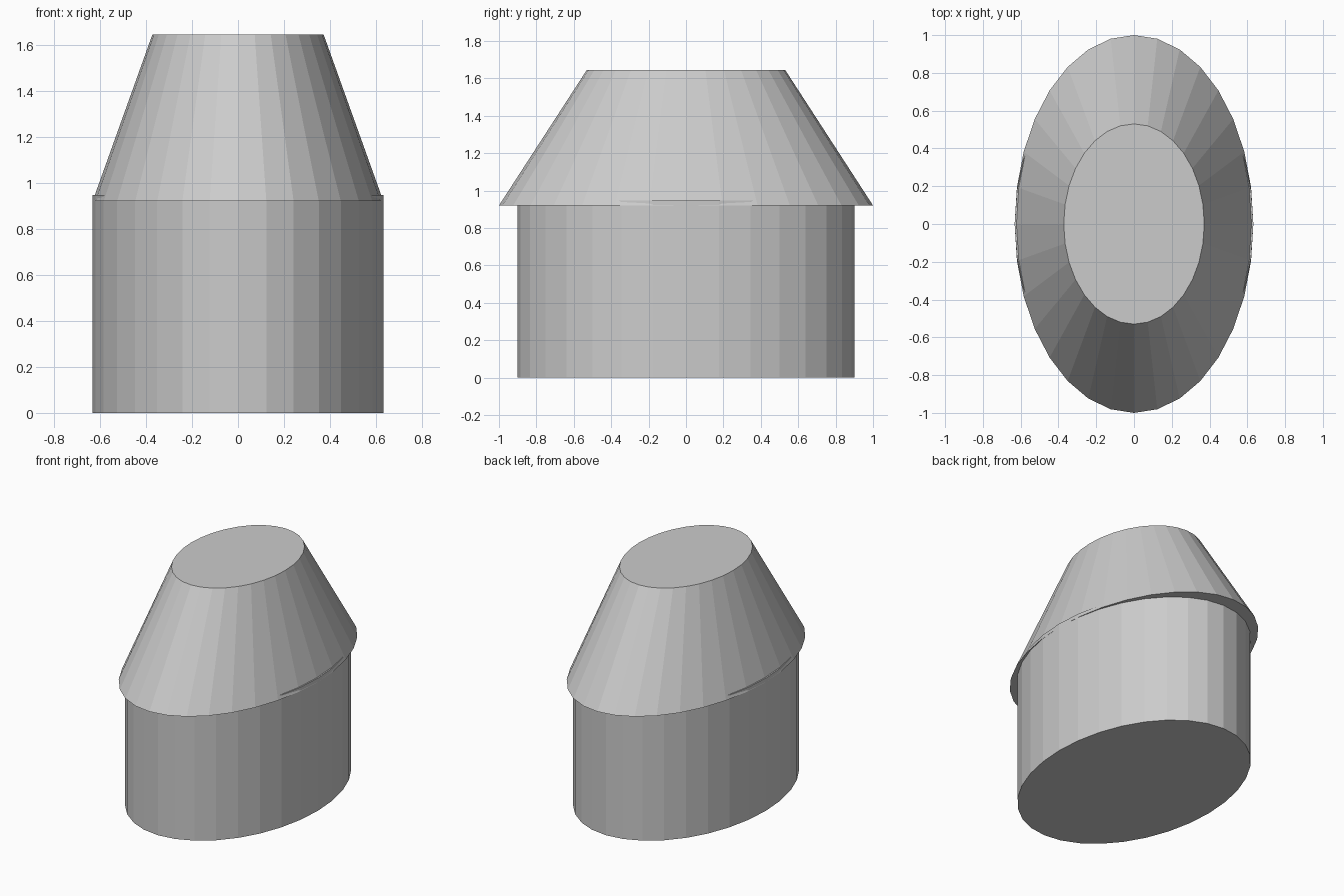
import bpy, bmesh
from mathutils import Matrix

if "Cube" in bpy.data.objects:
    bpy.data.objects.remove(bpy.data.objects["Cube"])

SIDES = 32

grey = bpy.data.materials.new("plain grey")
grey.diffuse_color = (0.6, 0.6, 0.6, 1)
grey.use_nodes = True
grey.node_tree.nodes["Principled BSDF"].inputs["Base Color"].default_value = grey.diffuse_color


def elliptical_drum(name, z0, z1, bottom, top):
    """Capped, flat-shaded drum; bottom and top are (x radius, y radius)."""
    bm = bmesh.new()
    bmesh.ops.create_cone(bm, cap_ends=True, segments=SIDES, radius1=1,
                          radius2=1, depth=2)
    for v in bm.verts:
        z, (rx, ry) = (z0, bottom) if v.co.z < 0 else (z1, top)
        v.co = (v.co.x * rx, v.co.y * ry, z)
    mesh = bpy.data.meshes.new(name)
    bm.to_mesh(mesh)
    bm.free()
    mesh.materials.append(grey)
    obj = bpy.data.objects.new(name, mesh)
    bpy.context.collection.objects.link(obj)
    return obj


# Straight oval body, poking slightly into the roof
elliptical_drum("body", 0, 0.947, (0.632, 0.902), (0.632, 0.902))
# Tapered oval roof with overhang at front and back
elliptical_drum("tapered_roof", 0.92, 1.645, (0.632, 1.0), (0.372, 0.53))
